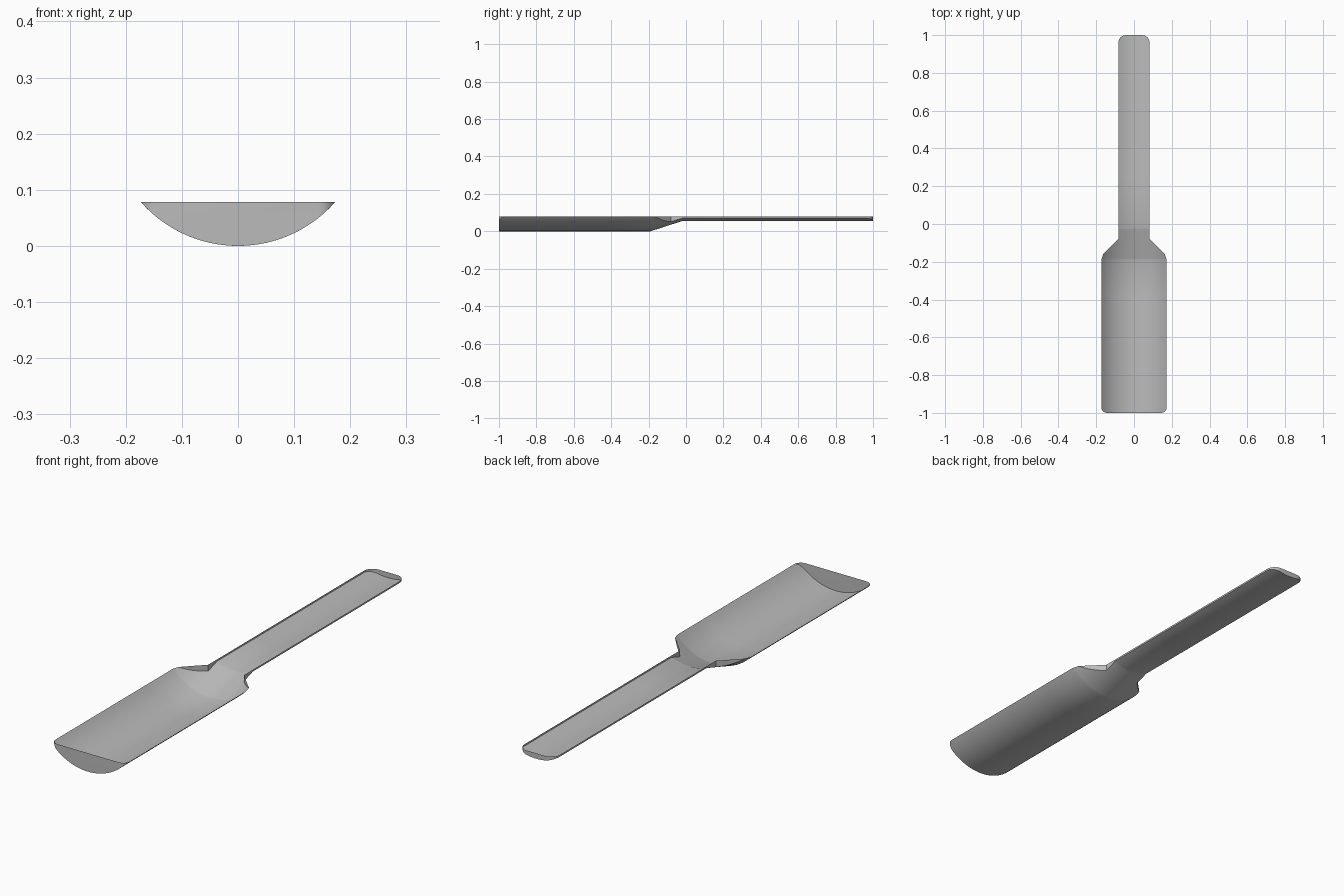
import bpy, bmesh, math

if "Cube" in bpy.data.objects:
    bpy.data.objects.remove(bpy.data.objects["Cube"], do_unlink=True)

RIM, HALF, GRIP = 0.078, 0.173, 0.083      # rim height, scoop and handle half widths
LIFT = 0.055                               # how far the handle floor is raised
RADIUS = (HALF**2 + RIM**2) / (2 * RIM)    # radius of the curved floor
COLS = 32


def floor_lift(y):
    return LIFT * min(1, max(0, (y + 0.19) / 0.17))


def floor_z(x, y):
    return floor_lift(y) + RADIUS - math.sqrt(RADIUS**2 - x**2)


def rounded_end(end, half, r):
    """Outline stations (y, half width) from the end face along a rounded corner."""
    inward = -math.copysign(1, end)
    angles = [i * math.pi / 12 for i in range(7)]
    return [(end + inward * r * (1 - math.cos(a)), half - r + r * math.sin(a)) for a in angles]


# Plan outline: scoop, sloped shoulder, handle
stations = rounded_end(-1, HALF, 0.03)
stations += [(-0.97 + 0.78 * i / 4, HALF) for i in range(1, 5)]
for i in range(1, 18):
    y = -0.19 + 0.01 * i
    stations.append((y, min(HALF, max(GRIP, GRIP - 0.08 - y))))
stations += [(0.24 * i, GRIP) for i in range(1, 4)]
stations += reversed(rounded_end(1, GRIP, 0.04))

bm = bmesh.new()
floor, rims = [], []
for y, w in stations:
    # Keep the outline where the floor stays below the rim
    w = min(w, math.sqrt(RADIUS**2 - (RADIUS + floor_lift(y) - RIM)**2))
    xs = [w * (2 * i / COLS - 1) for i in range(COLS + 1)]
    floor.append([bm.verts.new((x, y, floor_z(x, y))) for x in xs])
    rims.append([bm.verts.new((s * w, y, RIM)) for s in (-1, 1)])

# Curved floor and upright side walls
for a, b, ra, rb in zip(floor, floor[1:], rims, rims[1:]):
    for i in range(COLS):
        bm.faces.new((a[i], b[i], b[i + 1], a[i + 1]))
    bm.faces.new((a[0], ra[0], rb[0], b[0]))
    bm.faces.new((a[-1], b[-1], rb[1], ra[1]))

# Flat end plates
bm.faces.new(floor[0] + rims[0][::-1])
bm.faces.new(floor[-1][::-1] + rims[-1])

bmesh.ops.remove_doubles(bm, verts=bm.verts, dist=0.0002)
bmesh.ops.dissolve_degenerate(bm, edges=bm.edges, dist=0.0001)

mesh = bpy.data.meshes.new("scoop")
bm.to_mesh(mesh)
bm.free()
scoop = bpy.data.objects.new("scoop", mesh)
bpy.context.collection.objects.link(scoop)

# Plain grey metal
metal = bpy.data.materials.new("grey metal")
metal.use_nodes = True
colour = (0.5, 0.5, 0.5, 1)
metal.diffuse_color = colour
metal.node_tree.nodes["Principled BSDF"].inputs["Base Color"].default_value = colour
mesh.materials.append(metal)

bpy.ops.object.select_all(action="DESELECT")
scoop.select_set(True)
bpy.context.view_layer.objects.active = scoop
bpy.ops.object.shade_smooth_by_angle(angle=math.radians(30))
